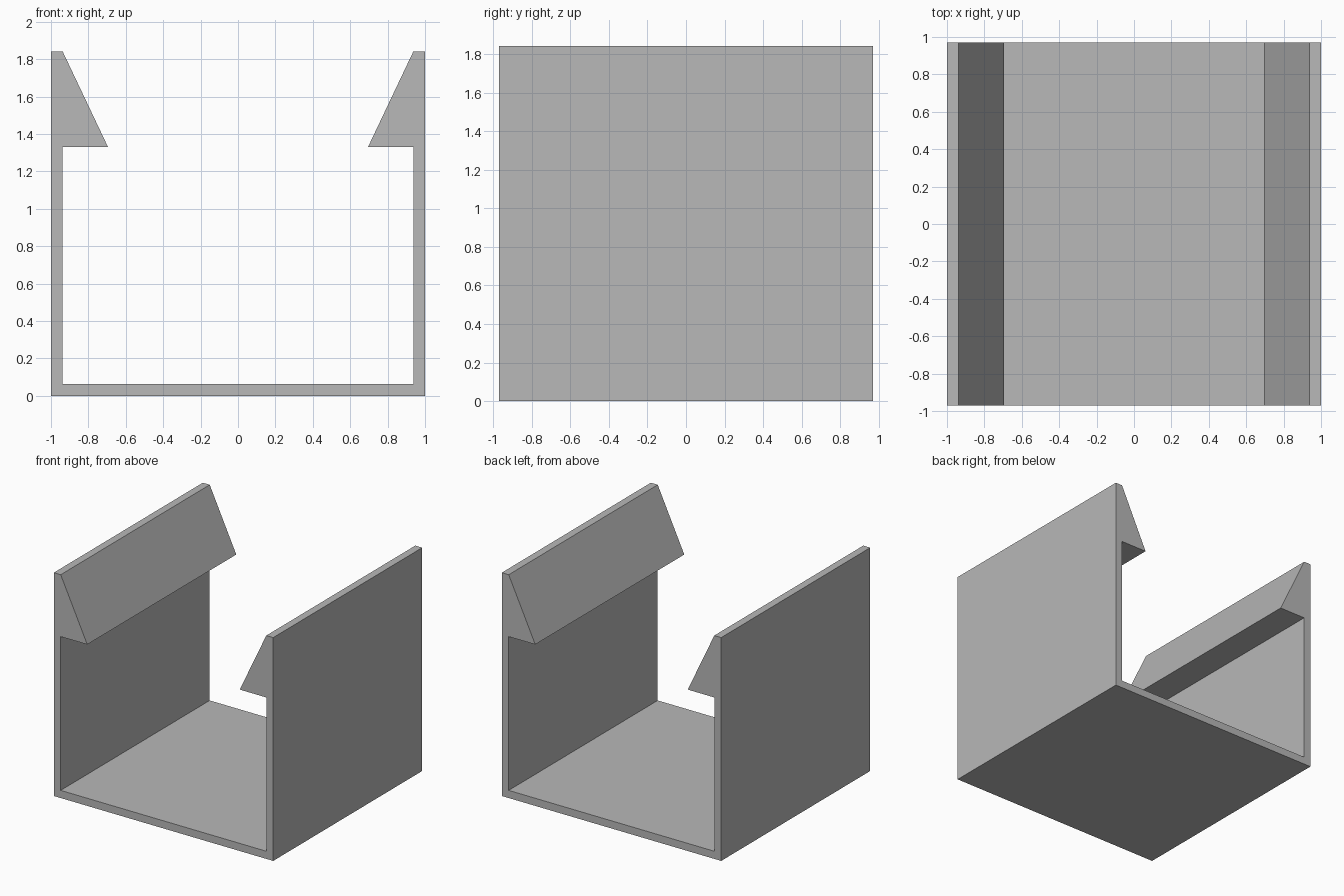
import bpy
import bmesh

cube = bpy.data.objects.get("Cube")
if cube:
    bpy.data.objects.remove(cube, do_unlink=True)

WALL = 0.063       # wall and floor thickness
HEIGHT = 1.84
HALF_DEPTH = 0.97
HOOK_TIP = 0.695   # x of the hook's point
HOOK_Z = 1.33      # underside of the hook

# Plain grey material
grey = bpy.data.materials.new("plain grey")
grey.use_nodes = True
colour = (0.48, 0.48, 0.48, 1)
grey.diffuse_color = colour
grey.node_tree.nodes["Principled BSDF"].inputs["Base Color"].default_value = colour

# Left half of the cross-section, from the outer bottom round to the inner floor
half = [
    (1, 0),
    (1, HEIGHT),
    (1 - WALL, HEIGHT),
    (HOOK_TIP, HOOK_Z),
    (1 - WALL, HOOK_Z),
    (1 - WALL, WALL),
]
profile = half + [(-x, z) for x, z in reversed(half)]

# Channel with hooked walls: the mirrored section extruded from front to back
bm = bmesh.new()
section = bm.faces.new([bm.verts.new((x, -HALF_DEPTH, z)) for x, z in profile])
result = bmesh.ops.extrude_face_region(bm, geom=[section], use_keep_orig=True)
back = [v for v in result["geom"] if isinstance(v, bmesh.types.BMVert)]
bmesh.ops.translate(bm, verts=back, vec=(0, 2 * HALF_DEPTH, 0))
bmesh.ops.recalc_face_normals(bm, faces=bm.faces)

mesh = bpy.data.meshes.new("clip_channel")
bm.to_mesh(mesh)
bm.free()
mesh.materials.append(grey)
channel = bpy.data.objects.new("clip_channel", mesh)
bpy.context.collection.objects.link(channel)
